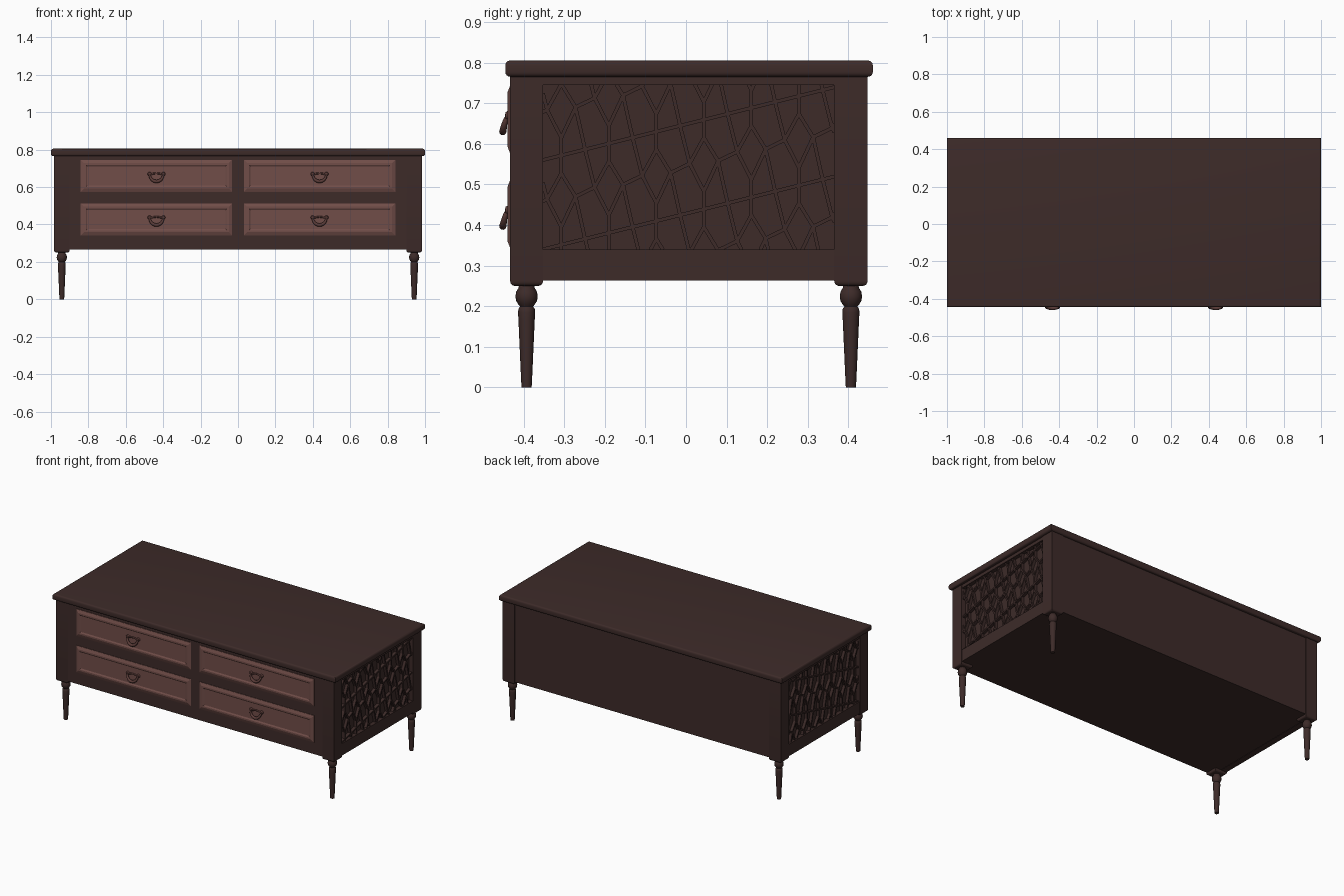
import bpy, bmesh, math
from mathutils import Matrix, Vector

if "Cube" in bpy.data.objects:
    bpy.data.objects.remove(bpy.data.objects["Cube"])


def material(name, rgb):
    m = bpy.data.materials.new(name)
    m.diffuse_color = (*rgb, 1)
    m.use_nodes = True
    m.node_tree.nodes["Principled BSDF"].inputs["Base Color"].default_value = m.diffuse_color
    return m


DARK = material("dark_wood", (0.047, 0.024, 0.022))
RED = material("drawer_wood", (0.165, 0.075, 0.066))
PULL = material("handle_brown", (0.10, 0.043, 0.038))


def finish(name, bm, mat, smooth=True):
    bmesh.ops.recalc_face_normals(bm, faces=bm.faces)
    me = bpy.data.meshes.new(name)
    bm.to_mesh(me)
    bm.free()
    me.materials.append(mat)
    ob = bpy.data.objects.new(name, me)
    bpy.context.collection.objects.link(ob)
    if smooth:
        bpy.ops.object.select_all(action='DESELECT')
        ob.select_set(True)
        bpy.context.view_layer.objects.active = ob
        bpy.ops.object.shade_smooth_by_angle(angle=math.radians(35))
    return ob


def box(name, lo, hi, mat=DARK, bevel=0, pick=None):
    """Box between two corners; pick chooses which edges get rounded."""
    lo, hi = Vector(lo), Vector(hi)
    bm = bmesh.new()
    bmesh.ops.create_cube(bm, size=1, matrix=Matrix.Translation((lo + hi) / 2)
                          @ Matrix.Diagonal((*(hi - lo), 1)))
    if bevel:
        edges = [e for e in bm.edges if pick is None or pick(e)]
        bmesh.ops.bevel(bm, geom=edges, offset=bevel, segments=4, profile=0.5, affect='EDGES')
    return finish(name, bm, mat)


def lathe(name, profile, loc, mat, axis_rot=None, steps=24):
    bm = bmesh.new()
    vs = [bm.verts.new((r, 0, z)) for r, z in profile]
    es = [bm.edges.new(p) for p in zip(vs, vs[1:])]
    bmesh.ops.spin(bm, geom=vs + es, axis=(0, 0, 1), cent=(0, 0, 0),
                   angle=math.tau, steps=steps)
    bmesh.ops.remove_doubles(bm, verts=bm.verts, dist=1e-5)
    if axis_rot:
        bmesh.ops.transform(bm, matrix=axis_rot, verts=bm.verts)
    bmesh.ops.translate(bm, vec=loc, verts=bm.verts)
    return finish(name, bm, mat)


def flat_edge(e):
    return abs(e.verts[0].co.z - e.verts[1].co.z) < 1e-4


# Table top and carcass
box("table_top", (-1, -0.445, 0.765), (1, 0.46, 0.805), bevel=0.012, pick=flat_edge)
box("carcass", (-0.955, -0.429, 0.266), (0.955, 0.442, 0.766))

# Corner posts and turned legs
LEG = [(0, 0), (0.0125, 0), (0.014, 0.03), (0.020, 0.165), (0.021, 0.185), (0.020, 0.194),
       (0.016, 0.199), (0.020, 0.204), (0.0255, 0.213), (0.0275, 0.224), (0.0255, 0.236),
       (0.020, 0.245), (0.018, 0.256), (0, 0.256)]
for sx, side in ((-1, "left"), (1, "right")):
    for y0, y1, end in ((-0.433, -0.352, "front"), (0.365, 0.447, "back")):
        x0, x1 = sorted((sx * 0.9, sx * 0.983))
        box(f"{end}_{side}_post", (x0, y0, 0.25), (x1, y1, 0.766), bevel=0.012,
            pick=lambda e: max(v.co.z for v in e.verts) < 0.3)
        lathe(f"{end}_{side}_leg", LEG, (sx * 0.942, (y0 + y1) / 2, 0), DARK)

# Drawer fronts: nested rectangles step up to a raised frame, then down to the panel
RINGS = [(0, -0.425), (0, -0.432), (0.005, -0.434), (0.018, -0.439),
         (0.027, -0.439), (0.035, -0.434)]


def drawer(name, cx, cz, hw=0.405, hh=0.086):
    bm = bmesh.new()
    loops = []
    for inset, y in RINGS:
        w, h = hw - inset, hh - inset
        loops.append([bm.verts.new((cx + a * w, y, cz + b * h))
                      for a, b in ((-1, -1), (1, -1), (1, 1), (-1, 1))])
    for p, q in zip(loops, loops[1:]):
        for i in range(4):
            j = (i + 1) % 4
            bm.faces.new((p[i], p[j], q[j], q[i]))
    bm.faces.new(loops[-1])
    finish(name, bm, RED, smooth=False)


def tube(name, points, mat):
    """Tapered rod through (x, y, z, radius) points."""
    cu = bpy.data.curves.new(name, 'CURVE')
    cu.dimensions = '3D'
    cu.bevel_depth = 1
    cu.bevel_resolution = 3
    cu.use_fill_caps = True
    sp = cu.splines.new('POLY')
    sp.points.add(len(points) - 1)
    for p, (x, y, z, r) in zip(sp.points, points):
        p.co, p.radius = (x, y, z, 1), r
    cu.materials.append(mat)
    ob = bpy.data.objects.new(name, cu)
    bpy.context.collection.objects.link(ob)
    bpy.ops.object.select_all(action='DESELECT')
    ob.select_set(True)
    bpy.context.view_layer.objects.active = ob
    bpy.ops.object.convert(target='MESH')
    bpy.ops.object.shade_smooth_by_angle(angle=math.radians(40))


# Handles: two rosettes, a slim cross bar and a hanging bail that swells in the middle
KNOB = [(0.011, 0), (0.011, 0.006), (0.008, 0.011), (0, 0.013)]
TO_FRONT = Matrix.Rotation(math.pi / 2, 4, 'X')


def handle(name, cx, cz):
    for s in (-1, 1):
        lathe(f"{name}_rosette", KNOB, (cx + s * 0.037, -0.433, cz + 0.018), PULL, TO_FRONT, 12)
    tube(f"{name}_bar", [(cx + t * 0.036, -0.438, cz + 0.014 + 0.008 * (1 - t * t), 0.005)
                         for t in (-1, -0.5, 0, 0.5, 1)], PULL)
    bail = []
    for i in range(17):
        a = math.pi * i / 16
        s = math.sin(a)
        bail.append((cx - 0.036 * math.cos(a), -0.439 - 0.012 * s ** 0.6,
                     cz + 0.016 - 0.038 * s, 0.005 + 0.004 * s))
    tube(f"{name}_bail", bail, PULL)


for cx, col in ((-0.436, "left"), (0.436, "right")):
    for cz, row in ((0.66, "upper"), (0.427, "lower")):
        drawer(f"{row}_{col}_drawer", cx, cz)
        handle(f"{row}_{col}_handle", cx, cz - 0.008)

# Side lattice: one tile of strokes repeated along sheared strips and clipped to the opening
Y0, Y1, Z0, Z1 = -0.352, 0.365, 0.34, 0.745
PITCH, STRIP, SLOPE = 0.117, 0.22, 0.25
TILE = [((0, 0), (1, 0)), ((0, -0.2), (0, 0.2)), ((0, 0.2), (0.3, 0.5)),
        ((0, 0.2), (-0.3, 0.55)), ((0.3, 0.5), (0.7, 0.55)), ((0.3, 0.5), (0, 0.8)),
        ((0.7, 0.55), (1, 0.8)), ((0.5, 0), (0.3, 0.5)), ((0.7, 0.55), (0.5, 1))]


def clip(a, b):
    t0, t1 = 0.0, 1.0
    for k, lo, hi in ((0, Y0, Y1), (1, Z0, Z1)):
        d = b[k] - a[k]
        if abs(d) < 1e-6:
            if not lo <= a[k] <= hi:
                return None
            continue
        u, v = sorted(((lo - a[k]) / d, (hi - a[k]) / d))
        t0, t1 = max(t0, u), min(t1, v)
    return (a.lerp(b, t0), a.lerp(b, t1)) if t1 - t0 > 0.02 else None


def place(u, w):
    return Vector((Y0 + 0.045 + u * PITCH, Z0 + w * STRIP + SLOPE * (u * PITCH + 0.045)))


for sx, side in ((-1, "left"), (1, "right")):
    bm = bmesh.new()
    for row in range(-2, 3):
        for col in range(-1, 8):
            for (u0, w0), (u1, w1) in TILE:
                seg = clip(place(col + u0, row + w0), place(col + u1, row + w1))
                if seg:
                    a, b = seg
                    mid, d = (a + b) / 2, b - a
                    bmesh.ops.create_cube(
                        bm, size=1, matrix=Matrix.Translation((sx * 0.962, mid.x, mid.y))
                        @ Matrix.Rotation(math.atan2(d.y, d.x), 4, 'X')
                        @ Matrix.Diagonal((0.022, d.length + 0.003, 0.009, 1)))
    finish(f"{side}_lattice", bm, DARK, smooth=False)
    # Rails above and below the lattice
    x0, x1 = sorted((sx * 0.94, sx * 0.98))
    box(f"{side}_lower_rail", (x0, -0.36, 0.264), (x1, 0.37, Z0))
    box(f"{side}_upper_rail", (x0, -0.36, Z1), (x1, 0.37, 0.766))
